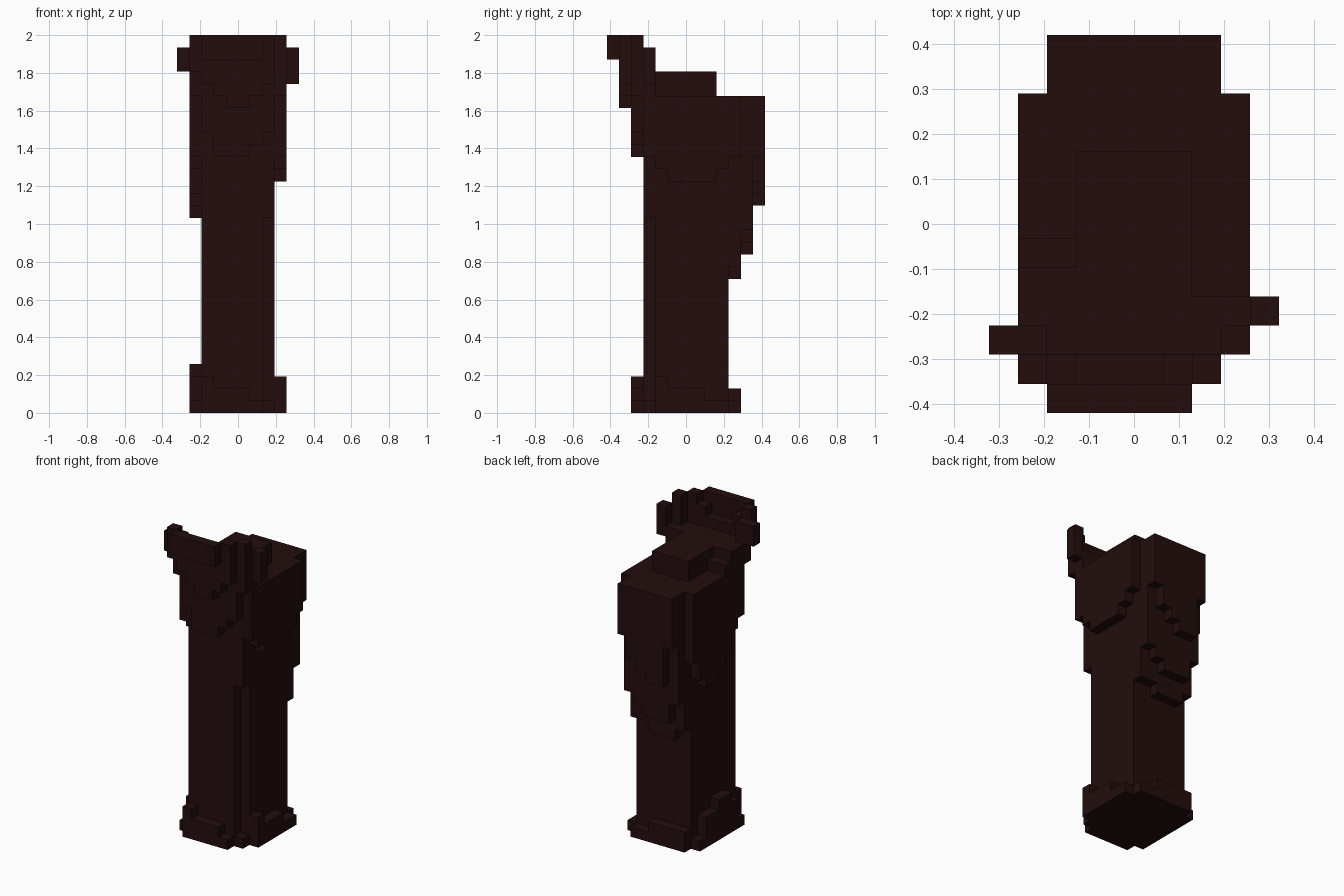
import bpy, bmesh
from mathutils import Vector

cube = bpy.data.objects.get("Cube")
if cube:
    bpy.data.objects.remove(cube, do_unlink=True)

U = 2 / 31  # one block

mat = bpy.data.materials.new("dark brown")
mat.use_nodes = True
COL = (0.017, 0.0042, 0.0042, 1)
mat.diffuse_color = COL
bsdf = mat.node_tree.nodes["Principled BSDF"]
bsdf.inputs["Base Color"].default_value = COL
bsdf.inputs["Roughness"].default_value = 0.9


def prism(name, pts, vec):
    """Extrude a closed outline (block units) along vec."""
    bm = bmesh.new()
    face = bm.faces.new([bm.verts.new(Vector(p) * U) for p in pts])
    ext = bmesh.ops.extrude_face_region(bm, geom=[face])
    moved = [g for g in ext["geom"] if isinstance(g, bmesh.types.BMVert)]
    bmesh.ops.translate(bm, verts=moved, vec=Vector(vec) * U)
    bmesh.ops.recalc_face_normals(bm, faces=bm.faces)
    me = bpy.data.meshes.new(name)
    bm.to_mesh(me)
    bm.free()
    me.materials.append(mat)
    ob = bpy.data.objects.new(name, me)
    bpy.context.collection.objects.link(ob)
    return ob


def plan(name, pts, z0, z1):
    return prism(name, [(x, y, z0) for x, y in pts], (0, 0, z1 - z0))


def box(name, x0, x1, y0, y1, z0, z1):
    return plan(name, [(x0, y0), (x1, y0), (x1, y1), (x0, y1)], z0, z1)


def layer(name, axis, at, start, steps):
    """One-block-thick stepped slab; steps are (width, bottom, top) runs."""
    low, high, u = [], [], start
    for width, z0, z1 in steps:
        low += [(u, z0), (u + width, z0)]
        high += [(u, z1), (u + width, z1)]
        u += width
    outline = []
    for p in low + high[::-1]:
        if not outline or outline[-1] != p:
            outline.append(p)
    if axis == "y":
        return prism(name, [(p, at, z) for p, z in outline], (0, 1, 0))
    return prism(name, [(at, p, z) for p, z in outline], (1, 0, 0))


# Shaft: lower part has one notched corner, upper part is full
plan("lower_shaft", [(-3, -3.5), (2, -3.5), (2, -2.5), (3, -2.5),
                     (3, 3.5), (-3, 3.5)], 0, 16)
box("upper_shaft", -3, 3, -3.5, 3.5, 16, 26)

# Base skirting, uneven on each side
layer("base_front", "y", -4.5, -3, [(1, 0, 3), (3, 0, 2), (1, 0, 1)])
layer("base_back", "y", 3.5, -3, [(4, 0, 2), (2, 0, 1)])
layer("base_left", "x", 3, -2.5, [(1, 0, 3), (3, 0, 2), (2, 0, 1)])
layer("base_right", "x", -4, -3.5,
      [(1, 0, 1), (1, 0, 3), (2, 0, 4), (2, 0, 3), (1, 0, 1)])
box("base_corner", 2, 3, -3.5, -2.5, 0, 1)

# Side bulges
layer("left_bulge", "x", 3, -3.5,
      [(1, 21, 26), (1, 20, 26), (4, 19, 26), (1, 20, 26), (1, 21, 26)])
layer("right_bulge", "x", -4, -3.5,
      [(1, 21, 26), (1, 20, 26), (1, 18, 26), (1, 17, 26),
       (2, 16, 26), (1, 17, 26), (1, 19, 26)])

# Back bulge, three layers stepping outward
layer("back_inner", "y", 3.5, -3, [(1, 12, 26), (3, 11, 26), (2, 12, 26)])
layer("back_middle", "y", 4.5, -3,
      [(1, 15, 26), (3, 13, 26), (1, 14, 26), (1, 15, 26)])
layer("back_outer", "y", 5.5, -3,
      [(1, 21, 26), (2, 17, 26), (1, 18, 26), (1, 19, 26), (1, 21, 26)])

# Front bulge, stepping outward towards the lip
layer("front_inner", "y", -4.5, -3,
      [(1, 23, 26), (3, 21, 26), (1, 22, 26), (1, 23, 26)])
layer("front_outer", "y", -5.5, -3,
      [(1, 27, 30), (1, 26, 29), (2, 25, 29), (1, 26, 30), (1, 27, 31)])

# Raised top platform
plan("top_platform", [(-4, -4.5), (4, -4.5), (4, -2.5), (2, -2.5), (2, 2.5),
                      (-2, 2.5), (-2, -1.5), (-4, -1.5)], 26, 28)
box("top_step", -4, -2, -1.5, -0.5, 26, 27)

# Lip and its end posts
box("lip", -3, 2, -6.5, -5.5, 29, 31)
box("lip_right_post", -4, -3, -5.5, -4.5, 28, 31)
box("lip_right_end", -4, -3, -4.5, -3.5, 28, 30)
box("lip_left_post", 3, 4, -4.5, -3.5, 28, 31)
box("left_ear", 4, 5, -3.5, -2.5, 27, 30)
box("right_ear", -5, -4, -4.5, -3.5, 28, 30)
